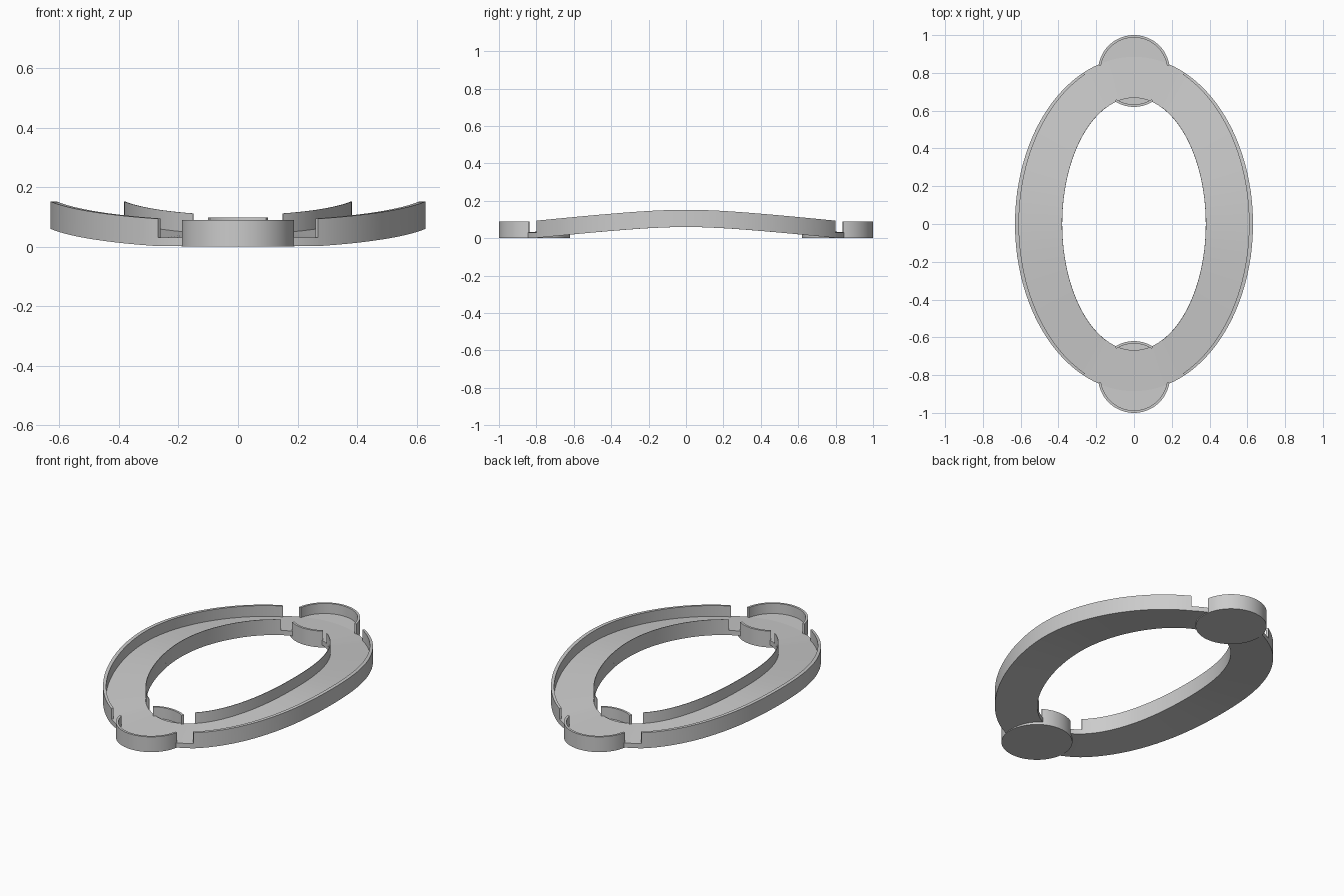
import bpy, bmesh
from math import sin, cos, radians, sqrt, pi

if "Cube" in bpy.data.objects:
    bpy.data.objects.remove(bpy.data.objects["Cube"])

SMOOTH = radians(35)


def lift(y):
    # height of the arched underside of the ring along its length
    return max(0.002, 0.0915 - 0.105 * sqrt(y * y + 0.09))


def ellipse(a, b, cy=0.0):
    return lambda t: (a * cos(t), cy + b * sin(t))


def band(name, outer, inner, a0, a1, bottom, top, n=64, closed=False):
    """Rectangular section swept between two curves, heights as functions of y."""
    bm = bmesh.new()
    rows = []
    count = n if closed else n + 1
    for i in range(count):
        t = radians(a0 + (a1 - a0) * i / n)
        (ox, oy), (ix, iy) = outer(t), inner(t)
        pts = [(ox, oy, bottom(oy)), (ox, oy, top(oy)),
               (ix, iy, top(iy)), (ix, iy, bottom(iy))]
        rows.append([bm.verts.new(p) for p in pts])
    for i in range(n):
        r, s = rows[i], rows[(i + 1) % count]
        for k in range(4):
            m = (k + 1) % 4
            bm.faces.new((r[k], s[k], s[m], r[m]))
    if not closed:
        bm.faces.new(rows[0])
        bm.faces.new(rows[-1])
    bmesh.ops.recalc_face_normals(bm, faces=bm.faces)
    mesh = bpy.data.meshes.new(name)
    bm.to_mesh(mesh)
    bm.free()
    obj = bpy.data.objects.new(name, mesh)
    bpy.context.collection.objects.link(obj)
    finish(obj)
    return obj


def finish(obj):
    bpy.ops.object.select_all(action='DESELECT')
    obj.select_set(True)
    bpy.context.view_layer.objects.active = obj
    bpy.ops.object.shade_smooth_by_angle(angle=SMOOTH)


def floor_top(y):
    return lift(y) + 0.028


def wall_top(y):
    return lift(y) + 0.092


# arched oval floor
band("ring_floor", ellipse(0.63, 0.885), ellipse(0.38, 0.668), 0, 360,
     lift, floor_top, n=128, closed=True)

# long side walls, open near the round ends
for side, mid in (("right", 0), ("left", 180)):
    band("outer_wall_" + side, ellipse(0.63, 0.885), ellipse(0.609, 0.874),
         mid - 64.7, mid + 64.7, lift, wall_top)
    band("inner_wall_" + side, ellipse(0.383, 0.671), ellipse(0.38, 0.668),
         mid - 66.8, mid + 66.8, lift, wall_top)

# round end cups: disc floor, outer rim and short inner rim
R, CY = 0.19, 0.81
for end, s in (("back", 1), ("front", -1)):
    bpy.ops.mesh.primitive_cylinder_add(vertices=96, radius=R, depth=0.03,
                                        location=(0, s * CY, 0.015))
    disc = bpy.context.object
    disc.name = "end_disc_" + end
    finish(disc)
    rim_out, rim_in = ellipse(R, s * R, s * CY), ellipse(R - 0.013, s * (R - 0.013), s * CY)
    band("end_rim_" + end, rim_out, rim_in, 9, 171,
         lambda y: 0.0, lambda y: 0.09, n=48)
    band("end_inner_rim_" + end, rim_out, rim_in, -122, -58,
         lambda y: 0.0, lambda y: 0.097, n=24)
